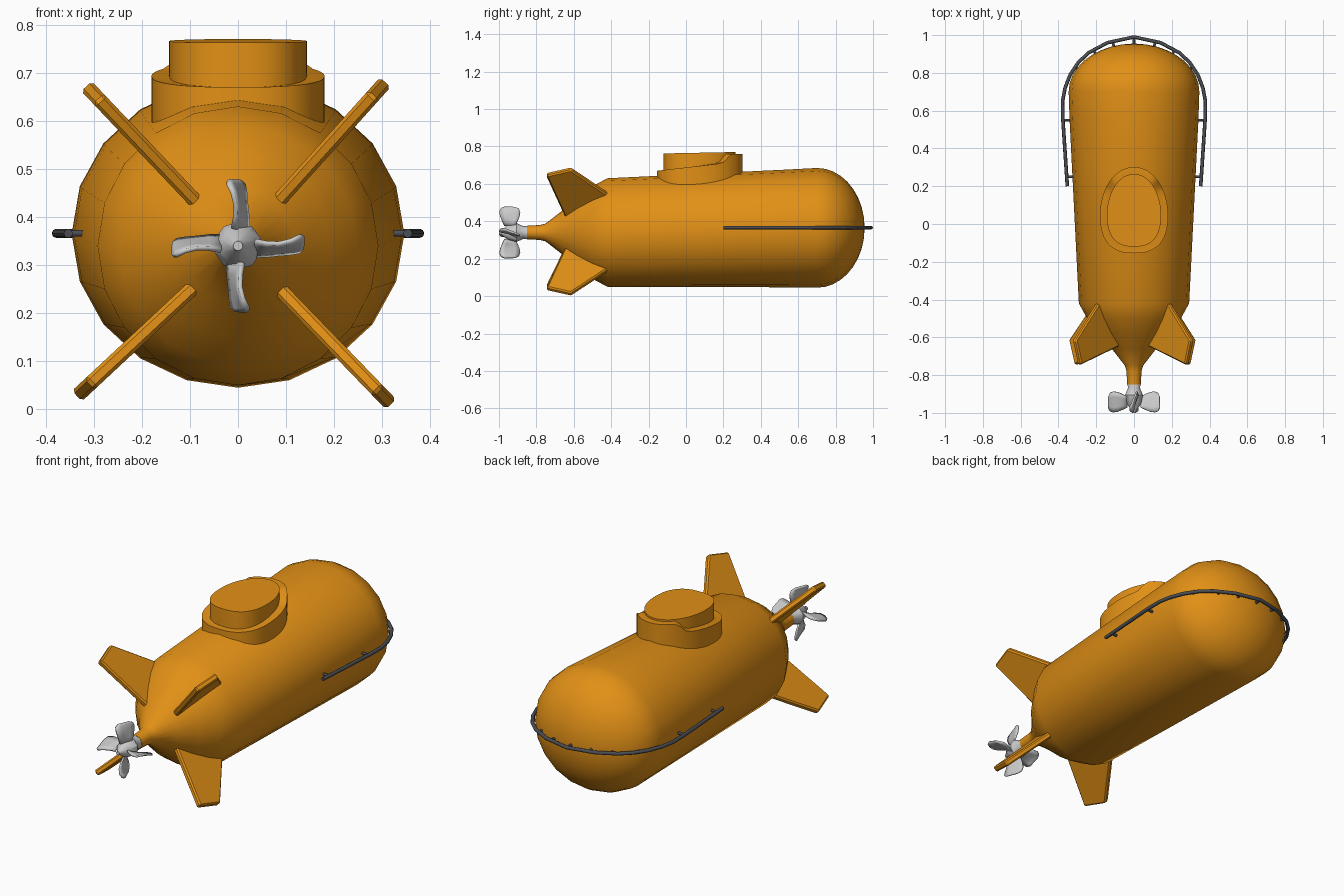
import bpy, bmesh, math
from mathutils import Vector, Matrix

if "Cube" in bpy.data.objects:
    bpy.data.objects.remove(bpy.data.objects["Cube"])


def material(name, rgb):
    m = bpy.data.materials.new(name)
    m.diffuse_color = (*rgb, 1)
    m.use_nodes = True
    m.node_tree.nodes["Principled BSDF"].inputs["Base Color"].default_value = m.diffuse_color
    return m


ORANGE = material("orange_paint", (0.76, 0.28, 0.008))
DARK = material("dark_metal", (0.07, 0.075, 0.085))
AXIS_Z = 0.34                                   # height of tail and propeller axis


def finish(name, verts, faces, mat=None, angle=35):
    me = bpy.data.meshes.new(name)
    me.from_pydata([tuple(v) for v in verts], [], faces)
    bm = bmesh.new()
    bm.from_mesh(me)
    bmesh.ops.recalc_face_normals(bm, faces=bm.faces)
    bm.to_mesh(me)
    bm.free()
    ob = bpy.data.objects.new(name, me)
    bpy.context.collection.objects.link(ob)
    if mat:
        me.materials.append(mat)
    if angle:
        bpy.ops.object.select_all(action='DESELECT')
        ob.select_set(True)
        bpy.context.view_layer.objects.active = ob
        bpy.ops.object.shade_smooth_by_angle(angle=math.radians(angle))
    return ob


def loft(name, rings, mat=None, angle=35):
    """Skin a list of equal closed rings and cap both ends."""
    n = len(rings[0])
    verts = [p for r in rings for p in r]
    faces = [(i * n + j, i * n + (j + 1) % n, (i + 1) * n + (j + 1) % n, (i + 1) * n + j)
             for i in range(len(rings) - 1) for j in range(n)]
    faces += [tuple(range(n)), tuple(range(len(verts) - n, len(verts)))]
    return finish(name, verts, faces, mat, angle)


def ellipse(y, rx, rz, cz, n):
    return [(rx * math.sin(2 * math.pi * k / n), y, cz - rz * math.cos(2 * math.pi * k / n))
            for k in range(n)]


# Hull: tail cone, tapered barrel, domed nose
tail = [(-0.85, .036), (-0.78, .04), (-0.75, .048), (-0.66, .118), (-0.58, .19),
        (-0.50, .248)]
rings = [ellipse(y, r, r, AXIS_Z, 20) for y, r in tail]
rings += [ellipse(-0.42, .292, .29, AXIS_Z, 20), ellipse(0.55, .341, .315, .362, 20)]
for k in range(10):
    a = math.radians(k * 9.9)
    rings.append(ellipse(0.7 + .255 * math.sin(a), .346 * math.cos(a), .32 * math.cos(a), .365, 20))
loft("hull", rings, ORANGE, 30)


# Conning tower: egg-shaped outlines in two tiers
def egg(rx, front, back, height, n=48):
    pts = []
    for k in range(n):
        a = 2 * math.pi * k / n
        c, s = math.cos(a), math.sin(a)
        e = 1 if s > 0 else 0.8
        x = rx * math.copysign(abs(c) ** e, c)
        y = 0.05 + (front if s > 0 else back) * math.copysign(abs(s) ** e, s)
        pts.append((x, y, height(y)))
    return pts


def rim_height(y):
    t = min(max((y - 0.19) / 0.06, 0), 1)
    return 0.67 + 0.115 * (min(y, 0.2) + 0.155) + 0.05 * t * t * (3 - 2 * t)


rim = egg(.18, .252, .205, rim_height)
inner = [(x, y, z[2]) for (x, y, _), z in zip(egg(.135, .2, .16, rim_height), rim)]
loft("tower_base", [egg(.18, .252, .205, lambda y: .56), rim, inner], ORANGE)
loft("tower_top", [egg(.143, .215, .17, lambda y: .6),
                   egg(.143, .215, .17, lambda y: .765 + .02 * y)], ORANGE)

# Tail fins: one tapered outline (radius, y), at four diagonals
outline = [(.26, -.395), (.46, -.615), (.42, -.745), (.12, -.645)]
for name, ang in (("upper_right", 48), ("upper_left", 133.5),
                  ("lower_left", 223), ("lower_right", 314)):
    a = math.radians(ang)
    out, side = Vector((math.cos(a), 0, math.sin(a))), Vector((-math.sin(a), 0, math.cos(a)))
    section = [[out * r + Vector((0, y, AXIS_Z)) + side * t for r, y in outline]
               for t in (-.015, .015)]
    fin = loft("fin_" + name, section, ORANGE, None)
    bev = fin.modifiers.new("edge_bevel", 'BEVEL')
    bev.width, bev.segments = .007, 1

# Propeller hub
hub = [(-0.82, .037), (-0.87, .034), (-0.905, .05), (-0.955, .038), (-0.985, .014), (-1.0, .01)]
loft("propeller_hub", [ellipse(y, r, r, AXIS_Z, 10) for y, r in hub])

# Propeller blades: rows of radius, half chord, sideways bend, twist
rows = [(.035, .028, .005, .016), (.06, .04, .007, .013), (.085, .051, .006, .011),
        (.11, .055, .002, .013), (.128, .047, -.004, .016), (.136, .028, -.009, .012)]
for b in range(4):
    rot = Matrix.Rotation(b * math.pi / 2, 3, 'Y')
    verts = []
    for r, c, bend, tw in rows:
        for s in (-1, -.5, 0, .5, 1):
            p = rot @ Vector((bend + tw * s, c * s, r))
            verts.append(p + Vector((0, -.942, AXIS_Z)))
    faces = [(i * 5 + j, i * 5 + j + 1, i * 5 + j + 6, i * 5 + j + 5)
             for i in range(len(rows) - 1) for j in range(4)]
    blade = finish("propeller_blade_%d" % (b + 1), verts, faces)
    sol = blade.modifiers.new("thickness", 'SOLIDIFY')
    sol.thickness, sol.offset = .009, 0


# Guard rail round the nose, with short struts
def tube(name, pts, radius):
    cu = bpy.data.curves.new(name, 'CURVE')
    cu.dimensions = '3D'
    cu.bevel_depth, cu.bevel_resolution, cu.use_fill_caps = radius, 2, True
    sp = cu.splines.new('POLY')
    sp.points.add(len(pts) - 1)
    for q, p in zip(sp.points, pts):
        q.co = (*p, 1)
    ob = bpy.data.objects.new(name, cu)
    bpy.context.collection.objects.link(ob)
    cu.materials.append(DARK)
    bpy.ops.object.select_all(action='DESELECT')
    ob.select_set(True)
    bpy.context.view_layer.objects.active = ob
    bpy.ops.object.convert(target='MESH')


RAIL_Z = 0.366
half = [(.353, .2), (.377, .56), (.378, .65), (.365, .72), (.338, .79), (.295, .855),
        (.24, .907), (.14, .96), (0, .99)]
path = half + [(-x, y) for x, y in half[-2::-1]]
tube("guard_rail", [(x, y, RAIL_Z) for x, y in path], .0095)
struts = [((.31, .25), (.354, .25)), ((.32, .55), (.376, .55)), ((.27, .81), (.315, .83)),
          ((.19, .88), (.215, .92)), ((.1, .92), (.115, .967))]
for i, (p, q) in enumerate(struts):
    for s, side in ((1, "right"), (-1, "left")):
        tube("rail_strut_%s_%d" % (side, i + 1),
             [(s * p[0], p[1], RAIL_Z), (s * q[0], q[1], RAIL_Z)], .007)
tube("rail_strut_front", [(0, .93, RAIL_Z), (0, .985, RAIL_Z)], .007)
